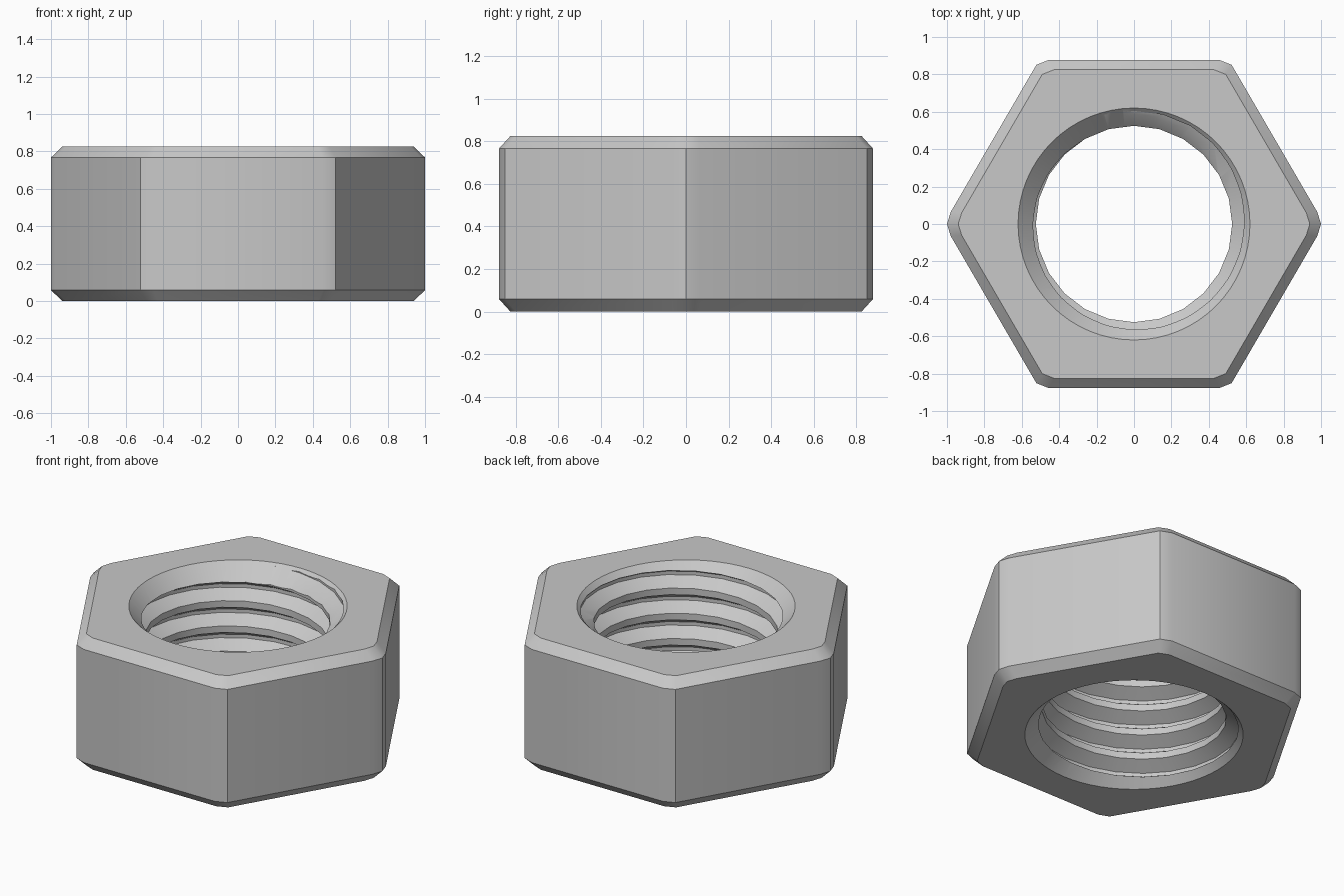
import bpy, bmesh, math

cube = bpy.data.objects.get("Cube")
if cube:
    bpy.data.objects.remove(cube, do_unlink=True)

HEIGHT = 0.825
EDGE = 0.058           # outer chamfer height
MINOR, MAJOR, RIM = 0.525, 0.605, 0.62
PITCH = 0.158
SIDES = 24             # facets per thread turn

steel = bpy.data.materials.new("steel grey")
steel.use_nodes = True
steel.diffuse_color = (0.58, 0.58, 0.58, 1)
steel.node_tree.nodes["Principled BSDF"].inputs["Base Color"].default_value = (0.58, 0.58, 0.58, 1)


def make_object(name, bm):
    bmesh.ops.remove_doubles(bm, verts=bm.verts, dist=1e-5)
    bmesh.ops.recalc_face_normals(bm, faces=bm.faces)
    mesh = bpy.data.meshes.new(name)
    bm.to_mesh(mesh)
    bm.free()
    mesh.materials.append(steel)
    obj = bpy.data.objects.new(name, mesh)
    bpy.context.collection.objects.link(obj)
    return obj


def stack(name, rings):
    """Closed solid through a list of equal-sized point rings."""
    bm = bmesh.new()
    loops = [[bm.verts.new(p) for p in ring] for ring in rings]
    n = len(loops[0])
    for a, b in zip(loops, loops[1:]):
        for i in range(n):
            j = (i + 1) % n
            bm.faces.new((a[i], a[j], b[j], b[i]))
    bm.faces.new(loops[0])
    bm.faces.new(loops[-1])
    return make_object(name, bm)


def circle(r, z, n=64):
    return [(r * math.cos(math.tau * i / n), r * math.sin(math.tau * i / n), z) for i in range(n)]


# Hexagonal body with trimmed corners and chamfered top and bottom
quarter = [(0.98, 0.064), (0.522, 0.851), (0.4545, 0.878)]
half = quarter + [(-x, y) for x, y in reversed(quarter)]
outline = [(1, 0)] + half + [(-1, 0)] + [(x, -y) for x, y in reversed(half)]
levels = [(0, 0.94), (EDGE, 1), (HEIGHT - EDGE, 1), (HEIGHT, 0.94)]
nut = stack("hex_nut", [[(x * s, y * s, z) for x, y in outline] for z, s in levels])


# Threaded rod that cuts the bore: a right-handed helix of crests and grooves
def thread_rod():
    low, high = -0.3, HEIGHT + 0.3
    profile = [(-0.13, MINOR), (0.13, MINOR), (0.43, MAJOR), (0.57, MAJOR)]
    phase = 0.75 - PITCH * 124 / 360
    bm = bmesh.new()
    columns = []
    for i in range(SIDES + 1):
        angle = math.tau * i / SIDES
        column = []
        for turn in range(-9, 6):
            for offset, r in profile:
                z = phase + PITCH * (turn + offset + i / SIDES)
                if not low < z < high:
                    z, r = min(max(z, low), high), MINOR
                column.append(bm.verts.new((r * math.cos(angle), r * math.sin(angle), z)))
        columns.append(column)
    for a, b in zip(columns, columns[1:]):
        for k in range(len(a) - 1):
            bm.faces.new((a[k], b[k], b[k + 1]))
            bm.faces.new((a[k], b[k + 1], a[k + 1]))
    bmesh.ops.remove_doubles(bm, verts=bm.verts, dist=1e-5)
    bmesh.ops.dissolve_degenerate(bm, edges=bm.edges, dist=1e-5)
    bmesh.ops.holes_fill(bm, edges=[e for e in bm.edges if e.is_boundary], sides=0)
    return make_object("thread_cutter", bm)


# Countersinks at both mouths of the bore
DEPTH = 0.15
top_sink = stack("top_countersink", [circle(RIM - DEPTH, HEIGHT - DEPTH), circle(RIM + 0.1, HEIGHT + 0.1)])
bottom_sink = stack("bottom_countersink", [circle(RIM + 0.1, -0.1), circle(RIM - DEPTH, DEPTH)])

bpy.context.view_layer.objects.active = nut
nut.select_set(True)
for cutter in (thread_rod(), top_sink, bottom_sink):
    cutter.hide_render = True
    mod = nut.modifiers.new("cut", "BOOLEAN")
    mod.operation = "DIFFERENCE"
    mod.solver = "EXACT"
    mod.object = cutter
    bpy.ops.object.modifier_apply(modifier=mod.name)
    bpy.data.objects.remove(cutter, do_unlink=True)

bpy.ops.object.shade_smooth_by_angle(angle=math.radians(30))
